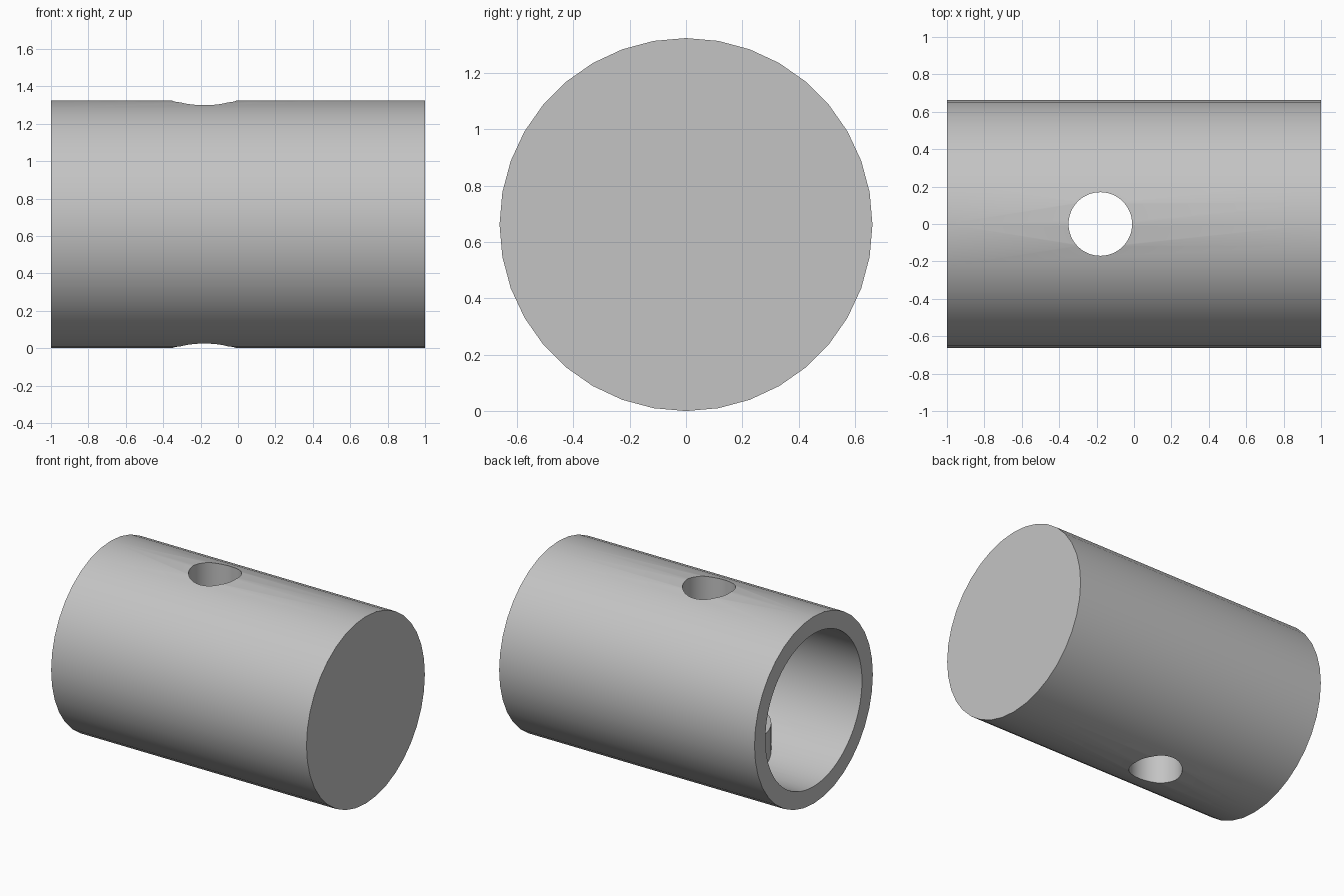
import bpy
import math

if "Cube" in bpy.data.objects:
    bpy.data.objects.remove(bpy.data.objects["Cube"], do_unlink=True)

RADIUS = 0.662        # outer radius, also the height of the axis
BORE = 0.54           # inner radius
BORE_END = 0.62       # x where the closed crown begins
PIN_X = -0.18         # x of the cross hole
PIN_RADIUS = 0.17
BOSS_RADIUS = 0.4
BOSS_GAP = 0.31       # distance from the axis to each boss face

metal = bpy.data.materials.new("plain_grey")
metal.use_nodes = True
grey = (0.55, 0.55, 0.55, 1)
metal.diffuse_color = grey
metal.node_tree.nodes["Principled BSDF"].inputs["Base Color"].default_value = grey


def cylinder(name, radius, start, end, axis, sides, x=0):
    """Cylinder from start to end along the x or z axis, measured from the body axis."""
    middle = (start + end) / 2
    if axis == "x":
        place, turn = (middle, 0, RADIUS), (0, math.pi / 2, 0)
    else:
        place, turn = (x, 0, RADIUS + middle), (0, 0, 0)
    bpy.ops.mesh.primitive_cylinder_add(vertices=sides, radius=radius,
                                        depth=end - start, location=place, rotation=turn)
    obj = bpy.context.object
    obj.name = name
    obj.data.materials.append(metal)
    return obj


def cut(target, tool):
    """Subtract the tool from the target and remove the tool."""
    tool.hide_render = True
    mod = target.modifiers.new("cut", "BOOLEAN")
    mod.operation = "DIFFERENCE"
    mod.solver = "EXACT"
    mod.object = tool
    bpy.ops.object.select_all(action="DESELECT")
    bpy.context.view_layer.objects.active = target
    target.select_set(True)
    bpy.ops.object.modifier_apply(modifier=mod.name)
    bpy.data.objects.remove(tool, do_unlink=True)


# Hollow inside, leaving two bosses around the cross hole
bore = cylinder("bore_cutter", BORE, -1.2, BORE_END, "x", 72)
for side in (-1, 1):
    ends = sorted((side * BOSS_GAP, side * 0.9))
    cut(bore, cylinder("boss", BOSS_RADIUS, ends[0], ends[1], "z", 64, PIN_X))

# Body closed at one end, with the cross hole through both walls
body = cylinder("piston_body", RADIUS, -1, 1, "x", 36)
cut(body, bore)
cut(body, cylinder("pin_cutter", PIN_RADIUS, -1, 1, "z", 64, PIN_X))

bpy.ops.object.transform_apply(location=True, rotation=True, scale=True)
bpy.ops.object.shade_smooth_by_angle(angle=math.radians(30))
